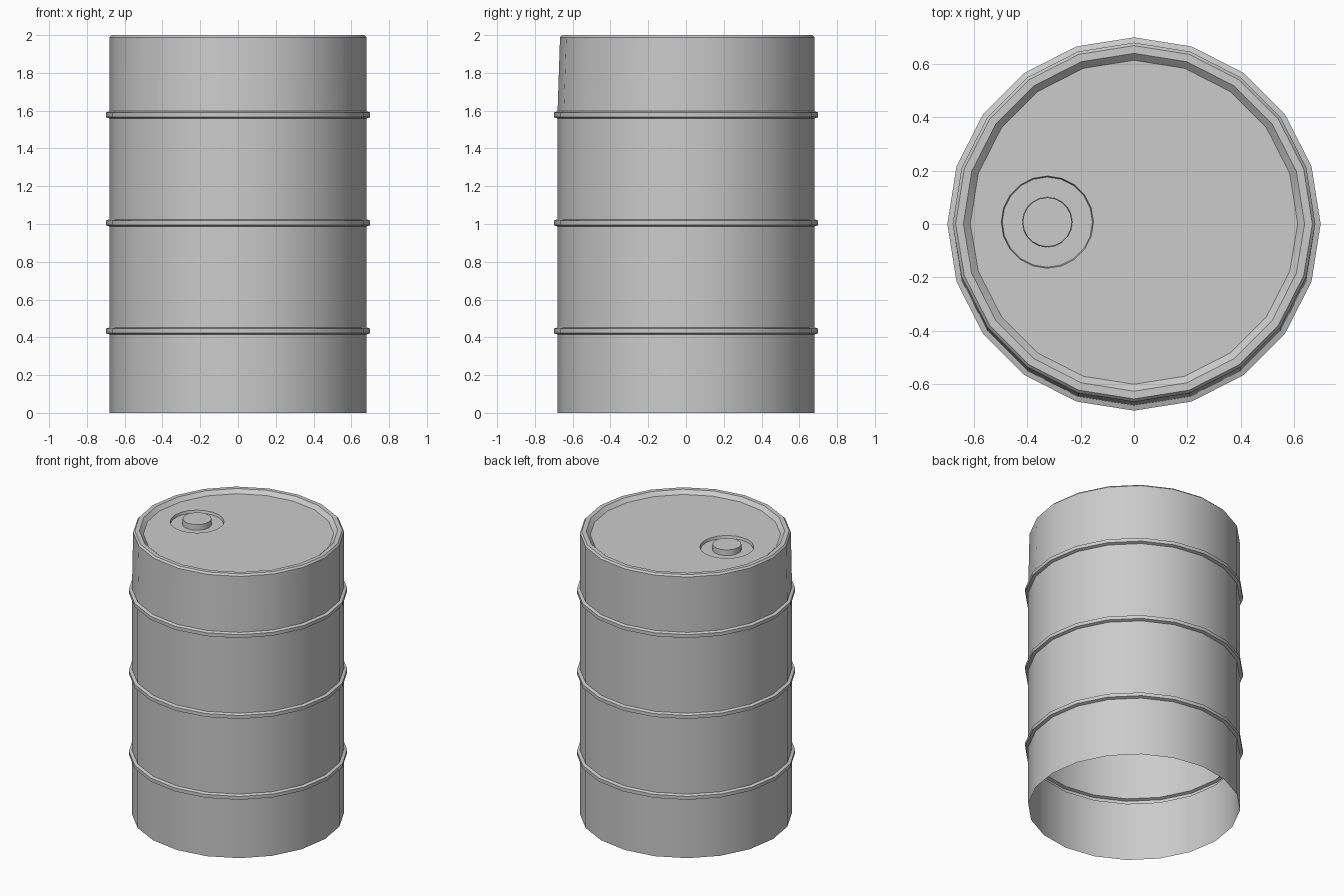
import bpy, bmesh, math

if "Cube" in bpy.data.objects:
    bpy.data.objects.remove(bpy.data.objects["Cube"])

SIDES = 20


def lathe(bm, profile, centre=(0, 0)):
    """Revolve (radius, z) points listed from the outside bottom to the inside top."""
    rings = []
    for r, z in profile:
        rings.append([bm.verts.new((centre[0] + r * math.cos(math.tau * i / SIDES),
                                    centre[1] + r * math.sin(math.tau * i / SIDES), z))
                      for i in range(SIDES)])
    for a, b in zip(rings, rings[1:]):
        for i in range(SIDES):
            j = (i + 1) % SIDES
            bm.faces.new((a[i], a[j], b[j], b[i]))
    return rings


def loop_edges(bm, ring):
    return [bm.edges.get((ring[i], ring[(i + 1) % SIDES])) for i in range(SIDES)]


def finish(bm, name):
    mesh = bpy.data.meshes.new(name)
    bm.to_mesh(mesh)
    bm.free()
    obj = bpy.data.objects.new(name, mesh)
    bpy.context.collection.objects.link(obj)
    bpy.ops.object.select_all(action='DESELECT')
    obj.select_set(True)
    bpy.context.view_layer.objects.active = obj
    bpy.ops.object.shade_smooth_by_angle(angle=math.radians(30))
    return obj


LID_Z, FLOOR_Z = 1.975, 1.957
BUNG = (-0.325, 0.007)

# Drum wall with three raised hoops, open at the bottom, and a rolled top rim
profile = [(0.68, 0.0)]
for z in (0.434, 1.006, 1.578):
    profile += [(0.68, z - 0.019), (0.70, z - 0.012), (0.70, z + 0.012), (0.68, z + 0.019)]
profile += [(0.68, 1.988), (0.669, 2.0), (0.64, 2.0), (0.614, LID_Z)]
bm = bmesh.new()
drum = lathe(bm, profile)

# Front of the top rim is pushed in slightly
for ring in drum[-4:]:
    for v in ring:
        if v.co.y < -0.01:
            v.co.y += 0.013

# Recess for the bung, sunk into the lid
recess = lathe(bm, [(0.173, LID_Z), (0.169, FLOOR_Z)], BUNG)
bm.faces.new(recess[-1])

# Flat lid between the rim and the recess
bmesh.ops.triangle_fill(bm, use_beauty=True, normal=(0, 0, 1),
                        edges=loop_edges(bm, drum[-1]) + loop_edges(bm, recess[0]))
finish(bm, "drum_shell")

# Bung cap standing in the recess
bm = bmesh.new()
cap = lathe(bm, [(0.094, FLOOR_Z), (0.092, 1.996)], BUNG)
bm.faces.new(cap[-1])
finish(bm, "bung_cap")
